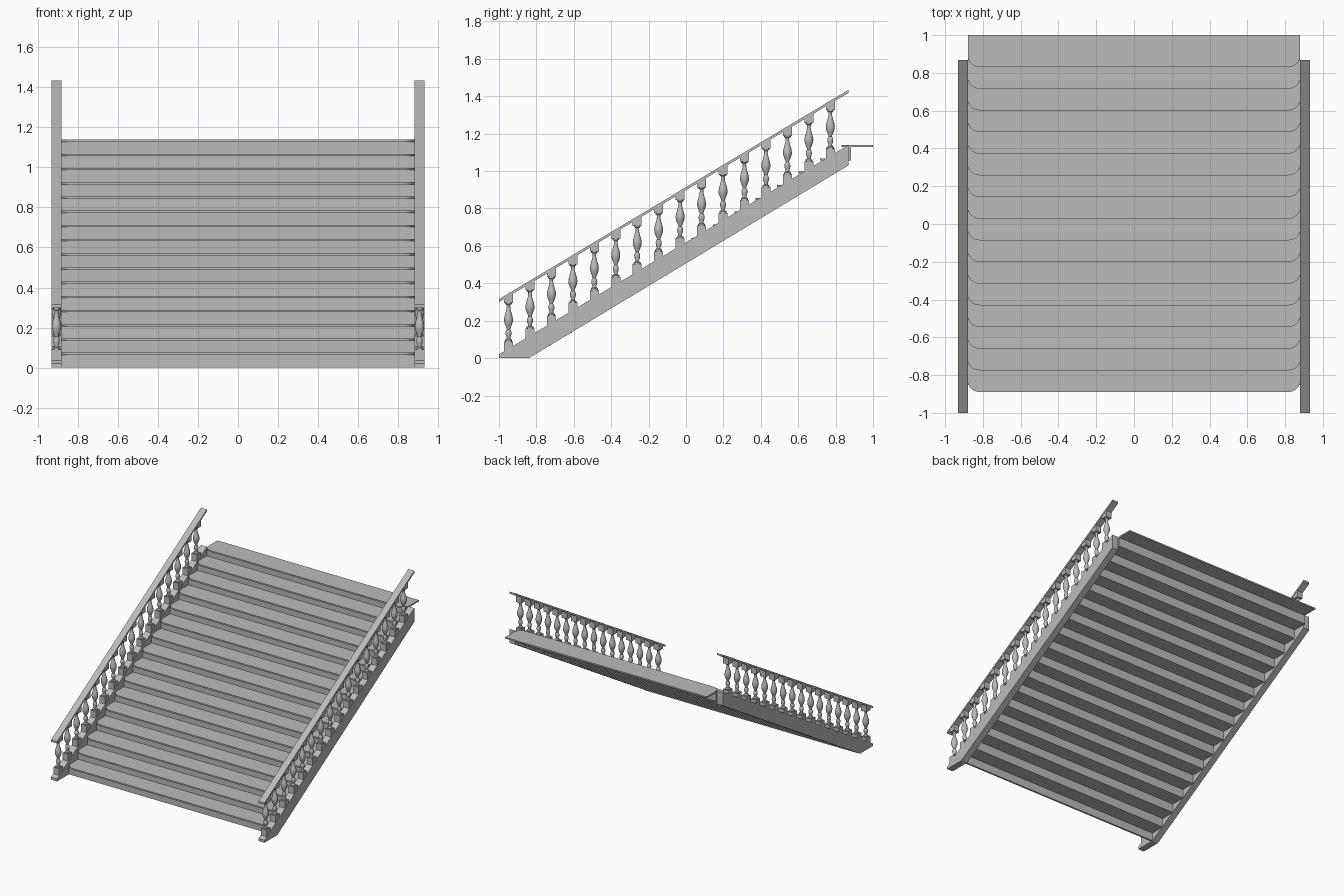
import bpy, bmesh, math
from mathutils import Vector

cube = bpy.data.objects.get("Cube")
if cube:
    bpy.data.objects.remove(cube, do_unlink=True)

stone = bpy.data.materials.new("grey stone")
stone.use_nodes = True
GREY = (0.5, 0.5, 0.5, 1)
stone.diffuse_color = GREY
stone.node_tree.nodes["Principled BSDF"].inputs["Base Color"].default_value = GREY

STEPS, GOING, RISE = 16, 0.1147, 0.0709
INNER, OUTER = 0.88, 0.932
SLOPE = 0.599


def finish(name, bm):
    bmesh.ops.recalc_face_normals(bm, faces=bm.faces)
    mesh = bpy.data.meshes.new(name)
    bm.to_mesh(mesh)
    bm.free()
    mesh.materials.append(stone)
    obj = bpy.data.objects.new(name, mesh)
    bpy.context.scene.collection.objects.link(obj)
    return obj


def extrude(bm, points, offset):
    """Solid made by sweeping a flat outline along an offset."""
    face = bm.faces.new([bm.verts.new(p) for p in points])
    ext = bmesh.ops.extrude_face_region(bm, geom=[face], use_keep_orig=True)
    verts = [g for g in ext["geom"] if isinstance(g, bmesh.types.BMVert)]
    bmesh.ops.translate(bm, verts=verts, vec=Vector(offset))


def side_prism(bm, profile, x0, x1):
    extrude(bm, [(x0, y, z) for y, z in profile], (x1 - x0, 0, 0))


def stringer_top(y):
    return 0.02 + SLOPE * (y + 1)


def rail_top(y):
    return 0.315 + SLOPE * (y + 1)


def lathe(bm, profile, x, y, z, sides=16):
    rings = [[bm.verts.new((x + r * math.cos(math.tau * k / sides),
                            y + r * math.sin(math.tau * k / sides), z + h))
              for k in range(sides)] for r, h in profile]
    for a, b in zip(rings, rings[1:]):
        for k in range(sides):
            n = (k + 1) % sides
            bm.faces.new((a[k], a[n], b[n], b[k]))
    bm.faces.new(rings[0])
    bm.faces.new(rings[-1])


# Treads with rounded front corners, and the risers set back below them
treads, risers = bmesh.new(), bmesh.new()
RADIUS, THICK = 0.06, 0.011
for i in range(STEPS):
    nose, top = -0.889 + GOING * i, 0.075 + RISE * i
    back = 1.0 if i == STEPS - 1 else nose + GOING + 0.04
    corner = [(INNER - RADIUS + RADIUS * math.sin(a), nose + RADIUS - RADIUS * math.cos(a))
              for a in (math.pi / 2 * k / 8 for k in range(9))]
    outline = [(-x, y) for x, y in reversed(corner)] + corner + [(INNER, back), (-INNER, back)]
    extrude(treads, [(x, y, top - THICK) for x, y in outline], (0, 0, THICK))
    low = max(0, top - RISE - THICK)
    y0, y1 = nose + 0.036, nose + 0.05
    side_prism(risers, [(y0, low), (y1, low), (y1, top - THICK), (y0, top - THICK)],
               -INNER, INNER)
finish("treads", treads)
finish("risers", risers)

# Turned baluster outline: radius, height above its plinth
TURNING = [(0.019, 0), (0.019, 0.008), (0.011, 0.014), (0.010, 0.022), (0.015, 0.034),
           (0.016, 0.045), (0.014, 0.056), (0.009, 0.064), (0.010, 0.070), (0.017, 0.086),
           (0.023, 0.104), (0.024, 0.118), (0.021, 0.136), (0.014, 0.158), (0.010, 0.176),
           (0.009, 0.190), (0.012, 0.196), (0.018, 0.199), (0.018, 0.206)]
HALF = 0.024

for side, sign in (("left", 1), ("right", -1)):
    x0, x1 = sign * INNER, sign * OUTER

    # Sloping stringer
    bm = bmesh.new()
    side_prism(bm, [(-1, 0), (-0.84, 0), (0.868, 1.03), (0.868, stringer_top(0.868)),
                    (-1, stringer_top(-1))], x0, x1)
    finish(side + "_stringer", bm)

    # Handrail
    bm = bmesh.new()
    side_prism(bm, [(y, rail_top(y) - d) for y, d in
                    ((-1, 0.016), (0.868, 0.016), (0.868, 0), (-1, 0))], x0, x1)
    finish(side + "_handrail", bm)

    # Balusters with square plinths and caps cut to the slope
    blocks, turned = bmesh.new(), bmesh.new()
    xc = (x0 + x1) / 2
    for i in range(STEPS):
        y = -0.949 + GOING * i
        plinth = 0.09 + SLOPE * GOING * i
        cap = plinth + TURNING[-1][1] - 0.001
        a, b = y - HALF, y + HALF
        side_prism(blocks, [(a, stringer_top(a) - 0.002), (b, stringer_top(b) - 0.002),
                            (b, plinth), (a, plinth)], xc - HALF, xc + HALF)
        side_prism(blocks, [(a, cap), (b, cap), (b, rail_top(b) - 0.014),
                            (a, rail_top(a) - 0.014)], xc - HALF, xc + HALF)
        lathe(turned, TURNING, xc, y, plinth)
    finish(side + "_baluster_blocks", blocks)
    obj = finish(side + "_balusters", turned)
    bpy.ops.object.select_all(action='DESELECT')
    obj.select_set(True)
    bpy.context.view_layer.objects.active = obj
    bpy.ops.object.shade_smooth_by_angle(angle=math.radians(40))
